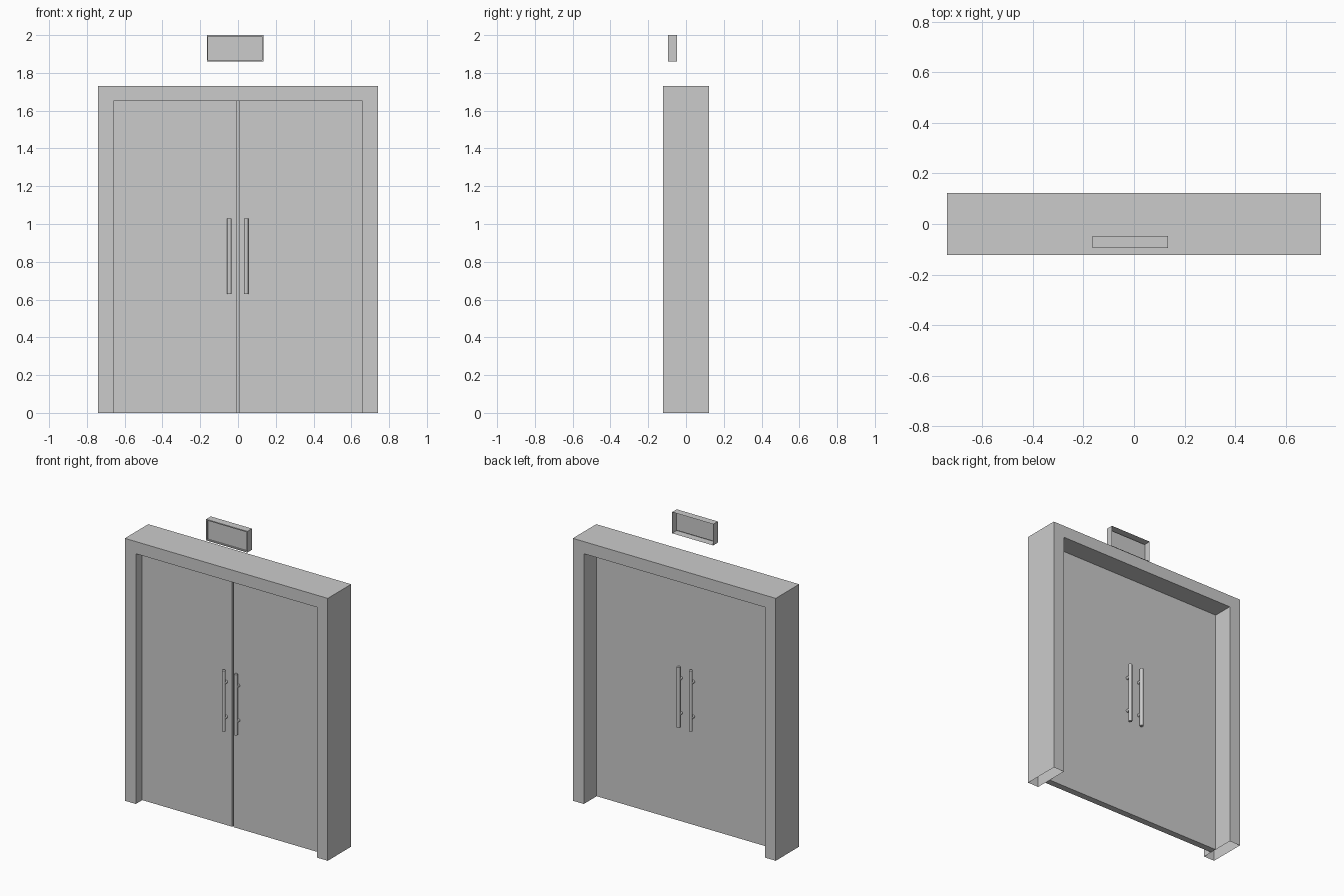
import bpy, bmesh, math

if "Cube" in bpy.data.objects:
    bpy.data.objects.remove(bpy.data.objects["Cube"])


def finish(name, bm):
    bmesh.ops.recalc_face_normals(bm, faces=bm.faces)
    mesh = bpy.data.meshes.new(name)
    bm.to_mesh(mesh)
    bm.free()
    ob = bpy.data.objects.new(name, mesh)
    bpy.context.collection.objects.link(ob)
    return ob


def extruded(name, points, vector, open_bottom=False):
    """Extrude a closed outline along a vector."""
    bm = bmesh.new()
    face = bm.faces.new([bm.verts.new(p) for p in points])
    ret = bmesh.ops.extrude_face_region(bm, geom=[face], use_keep_orig=True)
    verts = [g for g in ret["geom"] if isinstance(g, bmesh.types.BMVert)]
    bmesh.ops.translate(bm, verts=verts, vec=vector)
    if open_bottom:
        low = [f for f in bm.faces if all(v.co.z < 1e-5 for v in f.verts)]
        bmesh.ops.delete(bm, geom=low, context="FACES_ONLY")
    return finish(name, bm)


def rod(name, loc, radius, length, rot=(0, 0, 0)):
    bpy.ops.mesh.primitive_cylinder_add(vertices=16, radius=radius, depth=length,
                                        location=loc, rotation=rot)
    ob = bpy.context.object
    ob.name = name
    bpy.ops.object.shade_smooth_by_angle(angle=math.radians(40))
    return ob


# Door frame: upside-down U, open underneath
W, H, T, D = 0.74, 1.73, 0.08, 0.122
half = [(W - T, 0), (W - T, H - T)]
outer = [(W, 0), (W, H), (-W, H), (-W, 0)]
outline = outer + [(-x, z) for x, z in half] + half[::-1]
extruded("door_frame", [(x, -D, z) for x, z in outline], (0, 2 * D, 0), True)

# Pair of leaves with a narrow front seam, extruded from a plan outline
F, B, E, G = -0.055, -0.012, W - T, 0.004
plan = [(-E, F), (-G, F), (-G, F + 0.025), (G, F + 0.025), (G, F), (E, F), (E, B), (-E, B)]
extruded("double_door", [(x, y, 0) for x, y in plan], (0, 0, H - T))

# Pull handles on both faces, each bar held by two posts
for side, x in (("left", -0.046), ("right", 0.043)):
    for face, y, wall in (("front", -0.083, F), ("back", 0.017, B)):
        rod(f"{side}_{face}_handle_bar", (x, y, 0.83), 0.0115, 0.40)
        for level, z in (("lower", 0.715), ("upper", 0.945)):
            rod(f"{side}_{face}_{level}_handle_post", (x, (y + wall) / 2, z),
                0.010, abs(y - wall), (math.pi / 2, 0, 0))

# Sign box above the door: recessed front panel, open back
x0, x1, z0, z1, y0, y1 = -0.165, 0.135, 1.86, 2.0, -0.096, -0.048
sign = extruded("sign_box", [(x0, y0, z0), (x1, y0, z0), (x1, y0, z1), (x0, y0, z1)],
                (0, y1 - y0, 0))
bm = bmesh.new()
bm.from_mesh(sign.data)
bm.normal_update()
back = [f for f in bm.faces if f.normal.y > 0.9]
front = [f for f in bm.faces if f.normal.y < -0.9]
bmesh.ops.delete(bm, geom=back, context="FACES_ONLY")
bmesh.ops.inset_region(bm, faces=front, thickness=0.01, use_boundary=True)
ret = bmesh.ops.extrude_face_region(bm, geom=front)
bmesh.ops.translate(bm, vec=(0, 0.01, 0),
                    verts=[g for g in ret["geom"] if isinstance(g, bmesh.types.BMVert)])
old = [f for f in front if f.is_valid]
bmesh.ops.delete(bm, geom=old, context="FACES")
bm.to_mesh(sign.data)
bm.free()
